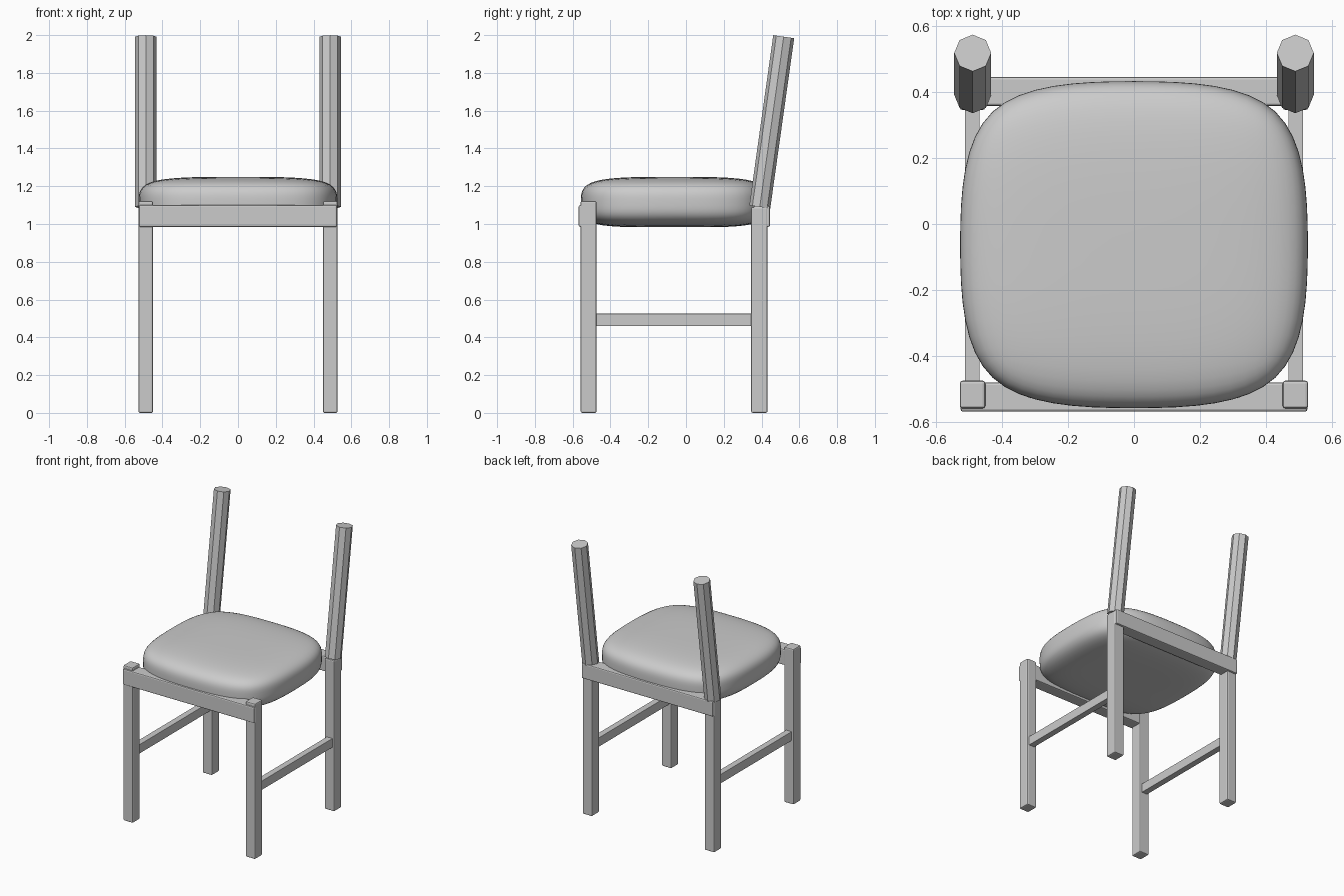
import bpy, bmesh, math
from mathutils import Vector

cube = bpy.data.objects.get("Cube")
if cube:
    bpy.data.objects.remove(cube, do_unlink=True)

# Single plain grey
grey = bpy.data.materials.new("plain grey")
grey.use_nodes = True
colour = (0.6, 0.6, 0.6, 1)
grey.diffuse_color = colour
grey.node_tree.nodes["Principled BSDF"].inputs["Base Color"].default_value = colour


def add_object(name, bm):
    mesh = bpy.data.meshes.new(name)
    bm.to_mesh(mesh)
    bm.free()
    mesh.materials.append(grey)
    obj = bpy.data.objects.new(name, mesh)
    bpy.context.scene.collection.objects.link(obj)
    return obj


def box(name, low, high, bevel=0.008):
    """Softened box between two opposite corners."""
    low, high = Vector(low), Vector(high)
    centre, size = (low + high) / 2, high - low
    bm = bmesh.new()
    bmesh.ops.create_cube(bm, size=1)
    for v in bm.verts:
        v.co = v.co * size
    bmesh.ops.bevel(bm, geom=bm.edges[:], offset=bevel, segments=2,
                    profile=0.5, affect='EDGES')
    obj = add_object(name, bm)
    obj.location = centre
    return obj


for side, word in ((1, "left"), (-1, "right")):
    def span(inner, outer):
        return sorted((side * inner, side * outer))

    # Legs
    x0, x1 = span(0.45, 0.527)
    box(f"front_leg_{word}", (x0, -0.558, 0), (x1, -0.474, 1.122))
    box(f"rear_leg_{word}", (x0, 0.345, 0), (x1, 0.431, 1.09))

    # Side stretcher
    x0, x1 = span(0.467, 0.512)
    box(f"side_stretcher_{word}", (x0, -0.48, 0.46), (x1, 0.35, 0.525), 0.002)

    # Leaning octagonal back post
    bm = bmesh.new()
    bmesh.ops.create_cone(bm, cap_ends=True, segments=8, radius1=0.056,
                          radius2=0.056, depth=0.91)
    post = add_object(f"back_post_{word}", bm)
    post.location = (side * 0.488, 0.454, 1.541)
    post.rotation_euler.x = -math.radians(8)

# Rails under the seat
box("front_rail", (-0.525, -0.568, 0.985), (0.525, -0.479, 1.1))
box("rear_rail", (-0.525, 0.357, 0.985), (0.525, 0.445, 1.095))

# Cushion: cube cut once each way, corners drawn in, then subdivided
bm = bmesh.new()
bmesh.ops.create_cube(bm, size=2)
bmesh.ops.subdivide_edges(bm, edges=bm.edges[:], cuts=1, use_grid_fill=True)
half = Vector((0.535, 0.503, 0.1325))
for v in bm.verts:
    x, y, z = v.co
    if abs(x * y) > 0.5:
        v.co.x *= 0.95
        v.co.y *= 0.95
    if z < -0.5:  # flatter underside
        v.co.z = -0.9 if abs(x) + abs(y) < 0.5 else -1.09
    v.co = v.co * half
for f in bm.faces:
    f.smooth = True
cushion = add_object("seat_cushion", bm)
cushion.location = (0, -0.0625, 1.1175)
subdivision = cushion.modifiers.new("Subdivision", 'SUBSURF')
subdivision.levels = 3
subdivision.render_levels = 3
